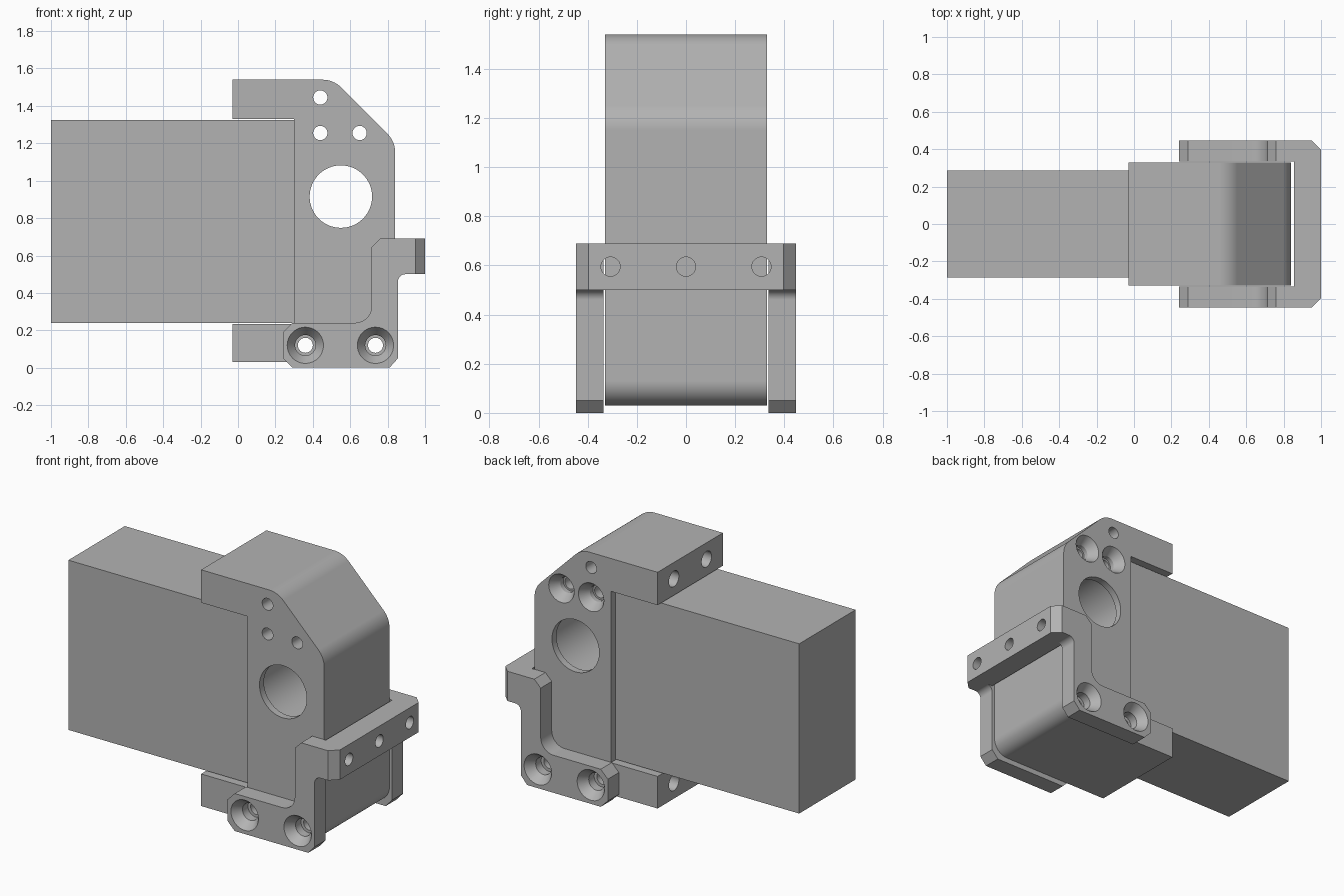
import bpy, bmesh, math
from mathutils import Vector

if "Cube" in bpy.data.objects:
    bpy.data.objects.remove(bpy.data.objects["Cube"])

grey = bpy.data.materials.new("light_grey")
grey.diffuse_color = (0.45, 0.45, 0.45, 1)
grey.use_nodes = True
grey.node_tree.nodes["Principled BSDF"].inputs["Base Color"].default_value = grey.diffuse_color


def make(name, bm):
    bmesh.ops.recalc_face_normals(bm, faces=bm.faces)
    mesh = bpy.data.meshes.new(name)
    bm.to_mesh(mesh)
    bm.free()
    ob = bpy.data.objects.new(name, mesh)
    bpy.context.collection.objects.link(ob)
    mesh.materials.append(grey)
    return ob


def rounded(corners, seg=8):
    """Corners are (a, b) or (a, b, radius)."""
    out, n = [], len(corners)
    for i, c in enumerate(corners):
        p = Vector(c[:2])
        if len(c) == 2:
            out.append(p)
            continue
        u = (Vector(corners[i - 1][:2]) - p).normalized()
        v = (Vector(corners[(i + 1) % n][:2]) - p).normalized()
        half = u.angle(v) / 2
        centre = p + (u + v).normalized() * c[2] / math.sin(half)
        start = p + u * c[2] / math.tan(half) - centre
        end = p + v * c[2] / math.tan(half) - centre
        sweep = start.angle_signed(end)
        for k in range(seg + 1):
            t = -sweep * k / seg
            out.append(centre + Vector((start.x * math.cos(t) - start.y * math.sin(t),
                                        start.x * math.sin(t) + start.y * math.cos(t))))
    return out


def loft(name, rings):
    bm = bmesh.new()
    vs = [[bm.verts.new(p) for p in ring] for ring in rings]
    n = len(vs[0])
    for a, b in zip(vs, vs[1:]):
        for i in range(n):
            bm.faces.new((a[i], a[(i + 1) % n], b[(i + 1) % n], b[i]))
    bm.faces.new(vs[0])
    bm.faces.new(vs[-1])
    return make(name, bm)


def extrude_y(name, corners, y0, y1):
    pts = rounded(corners)
    return loft(name, [[(p.x, y, p.y) for p in pts] for y in (y0, y1)])


def extrude_z(name, pts, z0, z1):
    return loft(name, [[(x, y, z) for x, y in pts] for z in (z0, z1)])


def box(name, x0, x1, y0, y1, z0, z1):
    return extrude_z(name, [(x0, y0), (x1, y0), (x1, y1), (x0, y1)], z0, z1)


def turned(axis, a, b, profile, n=40):
    """Cutter turned about the x or y axis; profile is (radius, position)."""
    rings = []
    for r, t in profile:
        ring = []
        for i in range(n):
            w = 2 * math.pi * i / n
            p, q = a + r * math.cos(w), b + r * math.sin(w)
            ring.append((p, t, q) if axis == 'y' else (t, p, q))
        rings.append(ring)
    return loft("cutter", rings)


def finish(ob, cutters=()):
    bpy.ops.object.select_all(action='DESELECT')
    bpy.context.view_layer.objects.active = ob
    ob.select_set(True)
    for c in cutters:
        m = ob.modifiers.new("cut", 'BOOLEAN')
        m.operation, m.solver, m.object = 'DIFFERENCE', 'EXACT', c
        bpy.ops.object.modifier_apply(modifier=m.name)
        bpy.data.objects.remove(c)
    bpy.ops.object.shade_smooth_by_angle(angle=math.radians(30))
    w = ob.modifiers.new("flat_normals", 'WEIGHTED_NORMAL')
    w.keep_sharp = True


# Long bar held by the housing
finish(box("bar", -1, 0.3, -0.285, 0.285, 0.24, 1.325))

# C-shaped housing with clipped top corner
housing = extrude_y("housing", [
    (-0.03, 0.03), (0.84, 0.03, 0.1), (0.84, 1.21, 0.14), (0.51, 1.54, 0.14),
    (-0.03, 1.54), (-0.03, 1.33), (0.3, 1.33), (0.3, 0.235), (-0.03, 0.235)], -0.33, 0.33)
cuts = [turned('y', 0.55, 0.915, [(0.167, -0.4), (0.167, -0.285), (0.24, -0.285),
                                  (0.24, 0.285), (0.167, 0.285), (0.167, 0.4)], 64),
        turned('y', 0.44, 1.445, [(0.038, -0.4), (0.038, 0.4)])]
for x in (0.44, 0.65):      # countersunk at the back
    cuts.append(turned('y', x, 1.255, [(0.038, -0.4), (0.038, 0.24), (0.05, 0.24),
                                       (0.05, 0.27), (0.09, 0.33), (0.09, 0.4)]))
for x in (0.36, 0.735):     # bracket bolt holes
    cuts.append(turned('y', x, 0.12, [(0.04, -0.4), (0.04, 0.4)]))
for z in (0.132, 1.435):    # blind holes in the arm tips
    for y in (-0.165, 0.165):
        cuts.append(turned('x', y, z, [(0.05, -0.1), (0.05, 0.2)]))
finish(housing, cuts)

# U-shaped bracket: stepped side plates joined by a cross bar
bracket = extrude_y("bracket", [
    (0.29, 0), (0.81, 0), (0.855, 0.05), (0.855, 0.5, 0.04), (1, 0.5), (1, 0.69),
    (0.76, 0.69), (0.715, 0.645), (0.715, 0.24, 0.09), (0.29, 0.24),
    (0.24, 0.19), (0.24, 0.05)], -0.447, 0.447)
cuts = [box("cutter", 0, 0.8555, -0.335, 0.335, -0.2, 1),
        box("cutter", 0.8, 0.93, -0.335, 0.335, -0.2, 0.5)]
for s in (-1, 1):
    cuts.append(extrude_z("cutter", [(0.93, s * 0.467), (1.02, s * 0.377),
                                     (1.02, s * 0.467)], 0.3, 0.9))
    for x in (0.36, 0.735):
        cuts.append(turned('y', x, 0.12, [(0.097, s * 0.5), (0.097, s * 0.447),
                                          (0.055, s * 0.39), (0.055, s * 0.3)]))
for y in (-0.307, 0, 0.307):
    cuts.append(turned('x', y, 0.595, [(0.039, 0.845), (0.039, 1.1)]))
finish(bracket, cuts)
